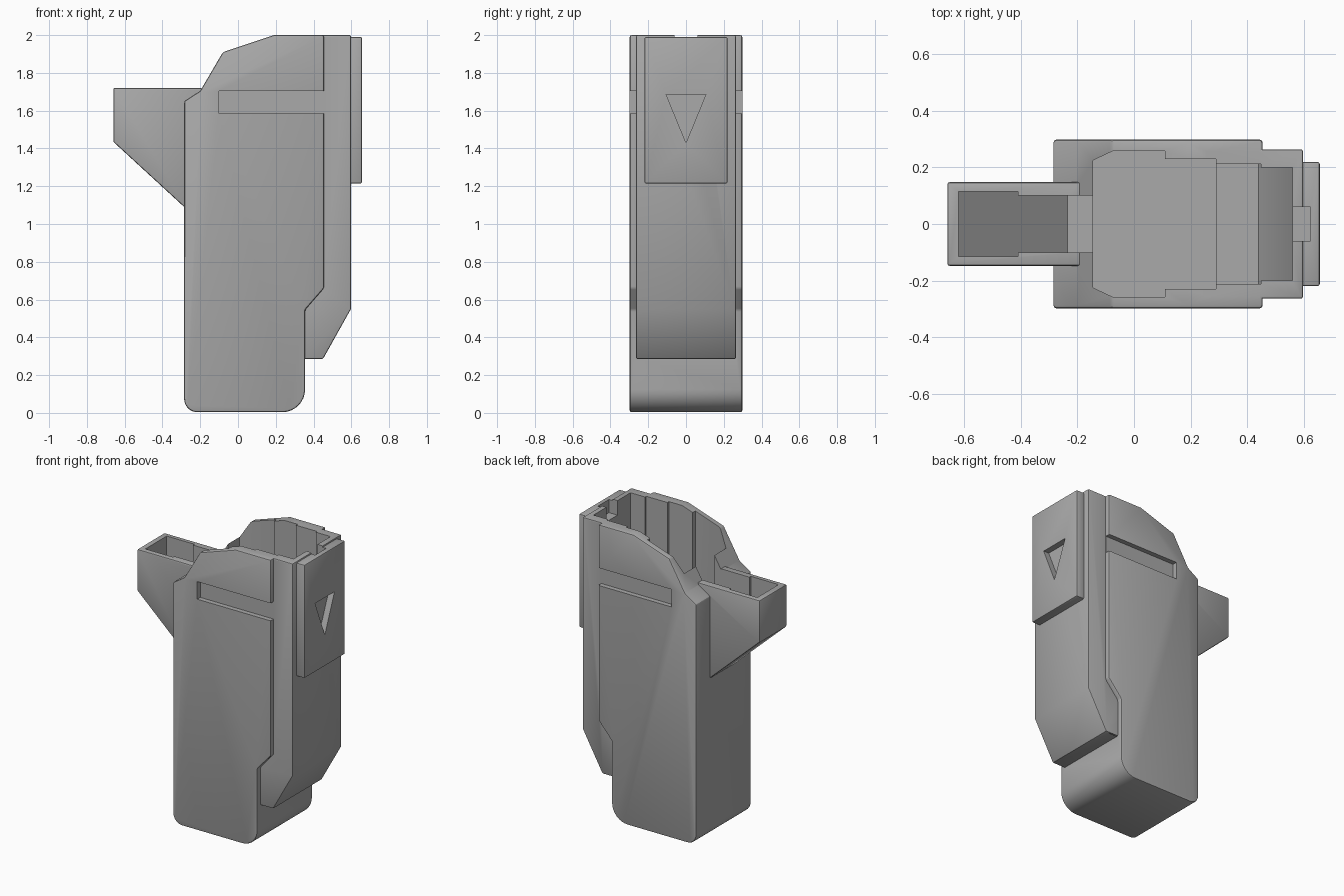
import bpy, bmesh, math
from mathutils import Vector

cube = bpy.data.objects.get("Cube")
if cube:
    bpy.data.objects.remove(cube, do_unlink=True)

grey = bpy.data.materials.new("mid grey")
grey.use_nodes = True
grey.diffuse_color = (0.4, 0.4, 0.4, 1)
grey.node_tree.nodes["Principled BSDF"].inputs["Base Color"].default_value = (0.4, 0.4, 0.4, 1)


def rounded(points, radii, steps=8):
    """Round the listed corners of a closed 2D profile."""
    out = []
    for i, p in enumerate(points):
        p = Vector(p)
        r = radii.get(i)
        if not r:
            out.append(p)
            continue
        a = (Vector(points[i - 1]) - p).normalized() * r
        b = (Vector(points[(i + 1) % len(points)]) - p).normalized() * r
        for s in range(steps + 1):
            t = s / steps * math.pi / 2
            out.append(p + a * (1 - math.sin(t)) + b * (1 - math.cos(t)))
    return out


def prism(name, profile, axis, low, high, bevel=0):
    """Extrude a 2D profile along x, y or z."""
    place = {"x": lambda p, d: (d, p[0], p[1]),
             "y": lambda p, d: (p[0], d, p[1]),
             "z": lambda p, d: (p[0], p[1], d)}[axis]
    bm = bmesh.new()
    ends = [[bm.verts.new(place(p, d)) for p in profile] for d in (low, high)]
    bm.faces.new(ends[0])
    bm.faces.new(ends[1])
    n = len(profile)
    for i in range(n):
        j = (i + 1) % n
        bm.faces.new((ends[0][i], ends[0][j], ends[1][j], ends[1][i]))
    bmesh.ops.recalc_face_normals(bm, faces=bm.faces)
    mesh = bpy.data.meshes.new(name)
    bm.to_mesh(mesh)
    bm.free()
    mesh.materials.append(grey)
    ob = bpy.data.objects.new(name, mesh)
    bpy.context.collection.objects.link(ob)
    if bevel:
        mod = ob.modifiers.new("soft edges", "BEVEL")
        mod.width, mod.segments = bevel, 2
        mod.limit_method, mod.angle_limit = "ANGLE", math.radians(30)
        apply(ob, mod)
    return ob


def apply(ob, mod):
    with bpy.context.temp_override(object=ob, active_object=ob, selected_objects=[ob]):
        bpy.ops.object.modifier_apply(modifier=mod.name)


def combine(ob, tool, operation):
    mod = ob.modifiers.new("combine", "BOOLEAN")
    mod.operation, mod.solver, mod.object = operation, "EXACT", tool
    apply(ob, mod)


def box(name, x, y, z):
    return prism(name, [(x[0], y[0]), (x[1], y[0]), (x[1], y[1]), (x[0], y[1])], "z", *z)


def mirrored(half):
    return half + [(x, -y) for x, y in reversed(half)]


# Main sleeve, with a rounded foot and sloping mouth
sleeve = prism("sleeve", rounded(
    [(-.285, .004), (.355, .004), (.355, .545), (.455, .66), (.455, 2), (.19, 2),
     (-.08, 1.91), (-.2, 1.705), (-.285, 1.65)], {0: .07, 1: .12}), "y", -.298, .298, .01)

# Narrower rear channel and front pocket, joined to the sleeve
channel = prism("rear_channel", [(.25, .285), (.45, .285), (.598, .55), (.598, 2), (.25, 2)],
                "y", -.264, .264, .008)
pocket = prism("front_pocket", [(-.66, 1.435), (-.66, 1.72), (-.19, 1.72), (-.19, 1.003)],
               "y", -.148, .148, .008)
for part in (channel, pocket):
    combine(sleeve, part, "UNION")

# Raised plate on the rear
plate = box("rear_plate", (.58, .657), (-.22, .22), (1.215, 1.99))
bev = plate.modifiers.new("soft edges", "BEVEL")
bev.width, bev.segments = .008, 2
apply(plate, bev)

# Stepped inner cavity
cutters = [
    prism("front_cavity", mirrored([(-.145, .225), (-.075, .258), (.11, .258), (.11, .23), (.29, .23)]),
          "z", .04, 2.2),
    prism("middle_cavity", [(.27, .33), (.44, .33), (.45, .35), (.45, 2.2), (.27, 2.2)],
          "y", -.213, .213),
    prism("rear_cavity", [(.43, .33), (.44, .33), (.56, .55), (.56, 2.2), (.43, 2.2)],
          "y", -.2, .2),
]

# Pocket hollow with sloping floor, and the gap joining it to the cavity
for name, x0, x1, w in (("pocket_outer", -.62, -.41, .115), ("pocket_inner", -.42, -.235, .1)):
    floor = lambda x: 1.45 - .92 * (x + .62)
    cutters.append(prism(name, [(x0, floor(x0)), (x1, floor(x1)), (x1, 2.2), (x0, 2.2)], "y", -w, w))
cutters.append(box("wall_gap", (-.24, -.13), (-.1, .1), (1.6, 2.2)))

# Long side recesses
for side in (-1, 1):
    cutters.append(box("side_recess", (-.1, .5), sorted((side * .265, side * .4)), (1.585, 1.705)))

# Notch across the rear wall and plate, and the plate's triangular recess
notch = box("rear_notch", (.55, .625), (-.06, .06), (1.9, 2.2))
cutters.append(notch)
for cutter in cutters:
    combine(sleeve, cutter, "DIFFERENCE")
arrow = prism("triangle_recess", [(-.105, 1.685), (.105, 1.685), (0, 1.43)], "x", .615, .75)
for cutter in (notch, arrow):
    combine(plate, cutter, "DIFFERENCE")

# Remove helpers and finish the shading
for helper in cutters + [channel, pocket, arrow]:
    bpy.data.objects.remove(helper, do_unlink=True)
for ob in (sleeve, plate):
    bpy.ops.object.select_all(action="DESELECT")
    ob.select_set(True)
    bpy.context.view_layer.objects.active = ob
    bpy.ops.object.shade_smooth_by_angle(angle=math.radians(30))
